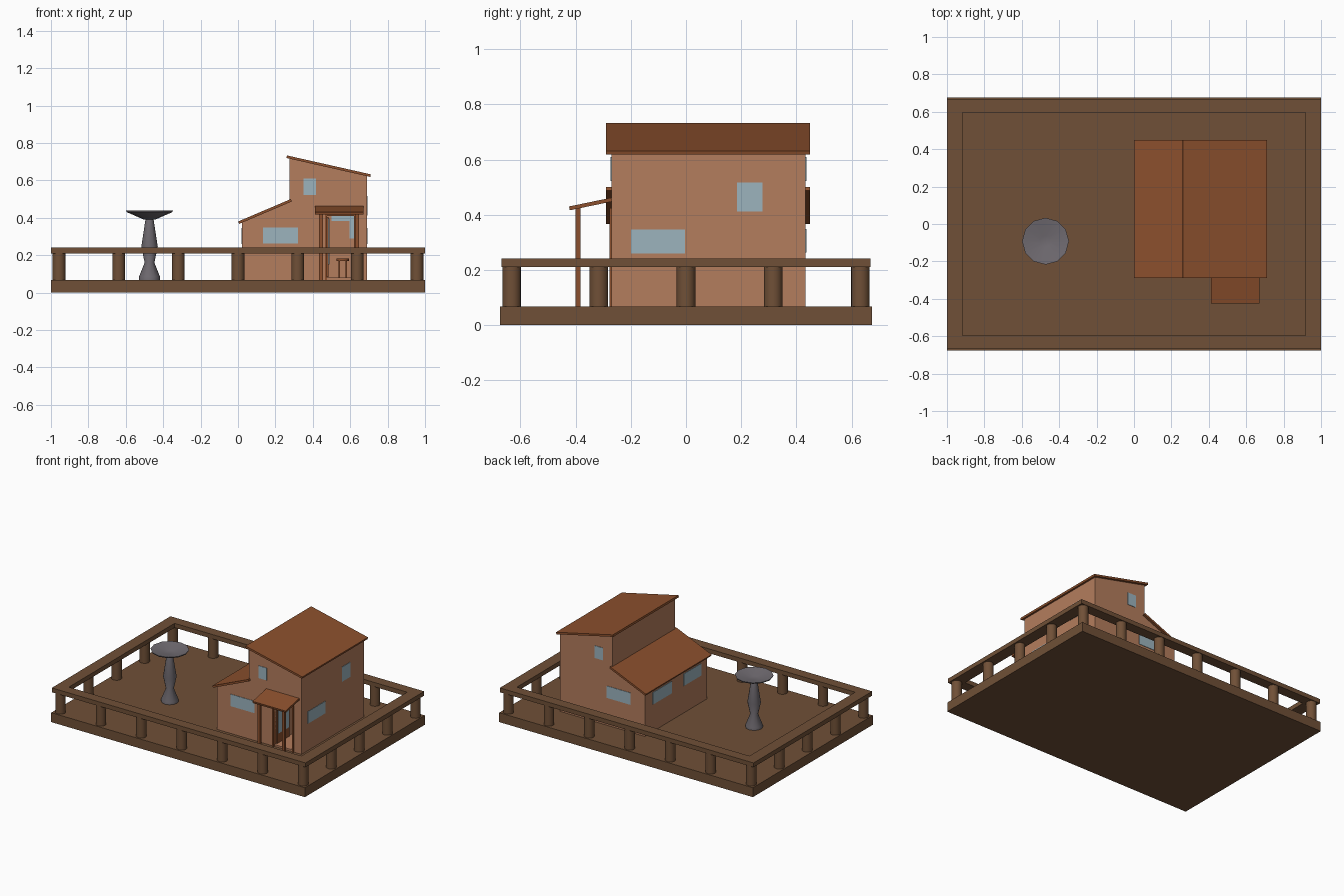
import bpy, bmesh, math
from mathutils import Vector

if "Cube" in bpy.data.objects:
    bpy.data.objects.remove(bpy.data.objects["Cube"])


def material(name, rgb):
    m = bpy.data.materials.new(name)
    lin = [((c / 255 + 0.055) / 1.055) ** 2.4 for c in rgb]
    m.diffuse_color = (*lin, 1)
    m.use_nodes = True
    m.node_tree.nodes["Principled BSDF"].inputs["Base Color"].default_value = m.diffuse_color
    return m


WOOD = material("deck brown", (112, 80, 55))
WALL = material("wall tan", (180, 125, 93))
ROOF = material("roof rust", (140, 80, 45))
GLASS = material("window blue", (156, 180, 190))
STONE = material("stone grey", (112, 107, 113))


def add(name, bm, mat, smooth=False):
    bmesh.ops.recalc_face_normals(bm, faces=bm.faces)
    me = bpy.data.meshes.new(name)
    bm.to_mesh(me)
    bm.free()
    ob = bpy.data.objects.new(name, me)
    bpy.context.collection.objects.link(ob)
    me.materials.append(mat)
    if smooth:
        bpy.ops.object.select_all(action='DESELECT')
        ob.select_set(True)
        bpy.context.view_layer.objects.active = ob
        bpy.ops.object.shade_smooth_by_angle(angle=math.radians(40))
    return ob


def box(name, x, y, z, mat):
    """Box from (min, max) ranges."""
    bm = bmesh.new()
    bmesh.ops.create_cube(bm, size=1)
    for v in bm.verts:
        v.co = Vector([(a + b) / 2 + c * (b - a) for (a, b), c in zip((x, y, z), v.co)])
    return add(name, bm, mat)


def prism(name, pts, lo, hi, axis, mat):
    """Extrude a (u, z) profile along 'x' or 'y'."""
    place = (lambda u, z, d: (u, d, z)) if axis == 'y' else (lambda u, z, d: (d, u, z))
    bm = bmesh.new()
    a = [bm.verts.new(place(u, z, lo)) for u, z in pts]
    b = [bm.verts.new(place(u, z, hi)) for u, z in pts]
    bm.faces.new(a)
    bm.faces.new(b)
    n = len(pts)
    for i in range(n):
        j = (i + 1) % n
        bm.faces.new((a[i], a[j], b[j], b[i]))
    return add(name, bm, mat)


def roof(name, p, q, thick, lo, hi, axis):
    """Sloping slab whose top runs from p to q."""
    p, q = Vector(p), Vector(q)
    d = (q - p).normalized()
    n = Vector((d.y, -d.x)) * thick
    return prism(name, [p, q, q + n, p + n], lo, hi, axis, ROOF)


def lathe(name, profile, x, y, sides, mat, smooth=True):
    """Turn an (r, z) profile about a vertical axis."""
    bm = bmesh.new()
    rings = [[bm.verts.new((x + r * math.cos(math.tau * i / sides),
                            y + r * math.sin(math.tau * i / sides), z))
              for i in range(sides)] for r, z in profile]
    for a, b in zip(rings, rings[1:]):
        for i in range(sides):
            j = (i + 1) % sides
            bm.faces.new((a[i], a[j], b[j], b[i]))
    bm.faces.new(rings[0])
    bm.faces.new(rings[-1])
    return add(name, bm, mat, smooth)


# Deck and railing
box("deck", (-1, 1), (-0.675, 0.675), (0, 0.067), WOOD)
for s, side in ((-1, "front"), (1, "back")):
    box(side + "_rail", (-1, 1), sorted((s * 0.595, s * 0.668)), (0.21, 0.241), WOOD)
for s, side in ((-1, "left"), (1, "right")):
    box(side + "_rail", sorted((s * 0.917, s)), (-0.595, 0.595), (0.21, 0.241), WOOD)
spots = [(i * 0.319, s * 0.632) for i in range(-3, 4) for s in (-1, 1)]
spots += [(s * 0.957, i * 0.316) for i in (-1, 0, 1) for s in (-1, 1)]
for x, y in spots:
    lathe("railing_post", [(0.034, 0.06), (0.034, 0.215)], x, y, 16, WOOD)

# House walls with an open doorway cut into the front
house = prism("house_walls", [(0.022, 0.06), (0.69, 0.06), (0.69, 0.624), (0.276, 0.718),
                              (0.276, 0.483), (0.022, 0.376)], -0.27, 0.433, 'y', WALL)
cutter = box("doorway_cutter", (0.476, 0.622), (-0.4, 0.0), (0.08, 0.418), WALL)
cutter.hide_render = True
mod = house.modifiers.new("doorway", 'BOOLEAN')
mod.operation = 'DIFFERENCE'
mod.solver = 'EXACT'
mod.object = cutter
bpy.context.view_layer.objects.active = house
bpy.ops.object.modifier_apply(modifier=mod.name)
bpy.data.objects.remove(cutter)

# Roofs
roof("upper_roof", (0.262, 0.733), (0.71, 0.632), 0.014, -0.29, 0.45, 'y')
roof("lower_roof", (0.001, 0.38), (0.283, 0.5), 0.014, -0.29, 0.45, 'y')
roof("porch_roof", (-0.424, 0.43), (-0.265, 0.463), 0.014, 0.412, 0.672, 'x')

# Windows, matching on front and back
T = 0.003
for side, y in (("front", -0.27), ("back", 0.433)):
    box(side + "_low_window", (0.133, 0.32), (y - T, y + T), (0.263, 0.348), GLASS)
    box(side + "_high_window", (0.351, 0.416), (y - T, y + T), (0.522, 0.61), GLASS)
for name, x, y, z in (("right_low_window", 0.69, (-0.2, -0.004), (0.26, 0.346)),
                      ("right_high_window", 0.69, (0.184, 0.277), (0.412, 0.517)),
                      ("left_front_window", 0.022, (-0.2, -0.004), (0.26, 0.346)),
                      ("left_back_window", 0.022, (0.13, 0.345), (0.26, 0.346))):
    box(name, (x - T, x + T), y, z, GLASS)

# Porch posts and door frame
for x in (0.444, 0.637):
    box("porch_post", (x - 0.01, x + 0.01), (-0.401, -0.383), (0.065, 0.425), ROOF)
for x in (0.47, 0.626):
    box("door_jamb", (x - 0.006, x + 0.006), (-0.278, -0.25), (0.067, 0.418), ROOF)
box("door_lintel", (0.464, 0.632), (-0.278, -0.25), (0.41, 0.424), ROOF)

# Open glazed door leaf and glazing at the back of the entrance
box("open_door", (0.477, 0.485), (-0.25, -0.11), (0.082, 0.405), ROOF)
box("door_glass", (0.484, 0.488), (-0.24, -0.12), (0.15, 0.395), GLASS)
box("inner_top_glass", (0.5, 0.595), (-0.005, 0.002), (0.383, 0.412), GLASS)
box("inner_side_glass", (0.595, 0.62), (-0.005, 0.002), (0.29, 0.412), GLASS)

# Stool in the entrance
lathe("stool_seat", [(0.033, 0.168), (0.033, 0.182)], 0.56, -0.13, 12, ROOF)
for sx in (-1, 1):
    for sy in (-1, 1):
        x, y = 0.56 + sx * 0.019, -0.13 + sy * 0.019
        box("stool_leg", (x - 0.004, x + 0.004), (y - 0.004, y + 0.004), (0.078, 0.17), ROOF)

# Bird bath
lathe("bird_bath_pedestal", [(0.056, 0.06), (0.056, 0.085), (0.026, 0.16), (0.044, 0.245),
                             (0.021, 0.395)], -0.473, -0.092, 12, STONE)
lathe("bird_bath_bowl", [(0.03, 0.39), (0.122, 0.43), (0.125, 0.438), (0.115, 0.437),
                         (0.03, 0.415)], -0.473, -0.092, 12, STONE)
